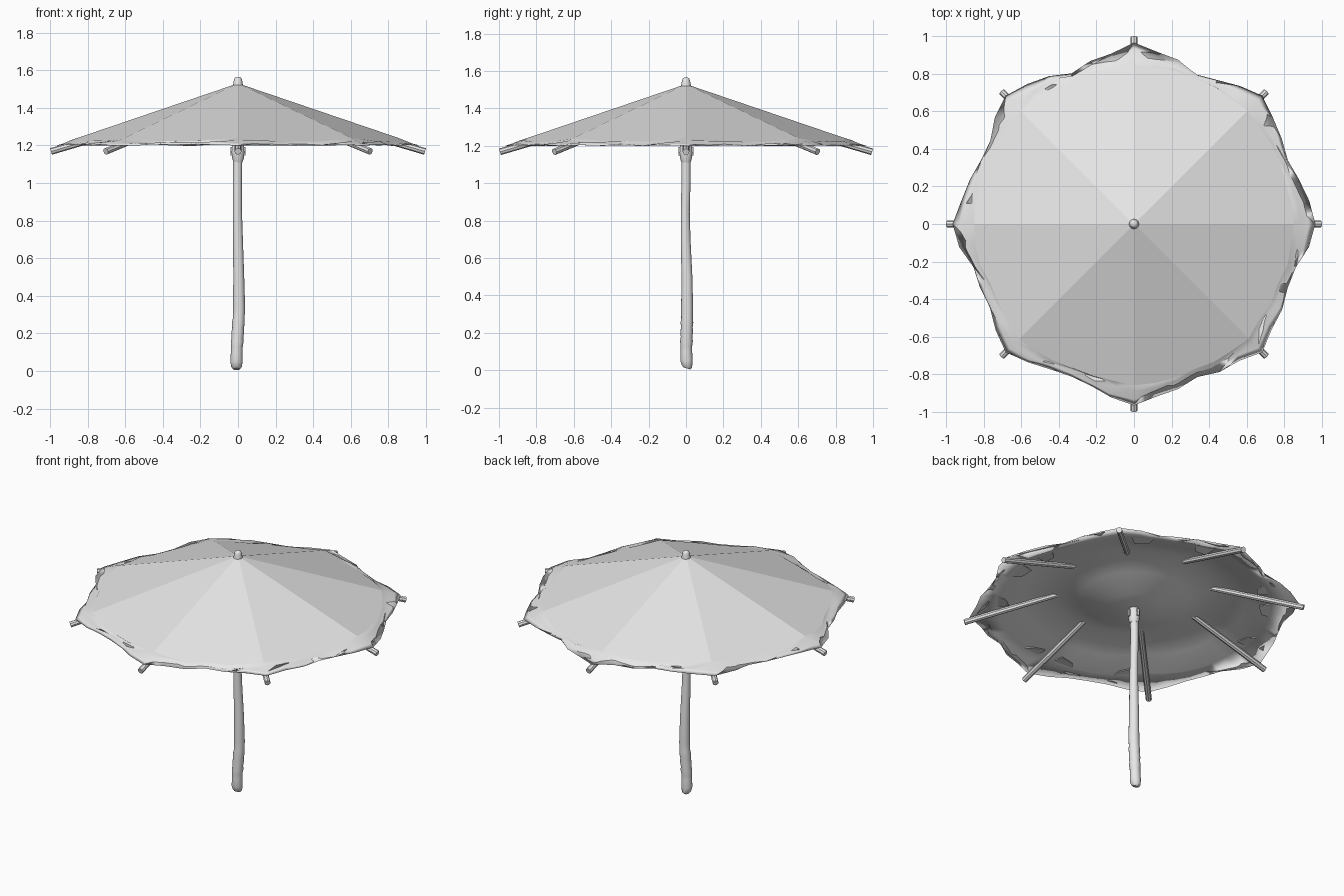
import bpy, bmesh, random
from math import sin, cos, pi, tau
from mathutils import Vector

random.seed(4)
if "Cube" in bpy.data.objects:
    bpy.data.objects.remove(bpy.data.objects["Cube"], do_unlink=True)

grey = bpy.data.materials.new("plain grey")
grey.use_nodes = True
grey.diffuse_color = (0.8, 0.8, 0.8, 1)
grey.node_tree.nodes["Principled BSDF"].inputs["Base Color"].default_value = (0.8, 0.8, 0.8, 1)

APEX, SLOPE, RIBS, SUB = 1.53, 0.34, 8, 6
SEG = RIBS * SUB


def finish(bm, name, smooth_angle=None):
    mesh = bpy.data.meshes.new(name)
    bm.normal_update()
    bm.to_mesh(mesh)
    bm.free()
    mesh.materials.append(grey)
    ob = bpy.data.objects.new(name, mesh)
    bpy.context.collection.objects.link(ob)
    if smooth_angle:
        bpy.ops.object.select_all(action='DESELECT')
        ob.select_set(True)
        bpy.context.view_layer.objects.active = ob
        bpy.ops.object.shade_smooth_by_angle(angle=smooth_angle)
    return ob


def polar(r, a, z):
    return Vector((r * cos(a), r * sin(a), z))


def roof_z(r, a):
    # height of the eight-sided pyramid above a point
    half = pi / RIBS
    dev = a % (2 * half) - half
    return APEX - SLOPE * r * cos(dev) / cos(half)


def bridge(bm, low, high, smooth):
    n = len(low)
    for i in range(n):
        j = (i + 1) % n
        bm.faces.new((low[i], low[j], high[j], high[i])).smooth = smooth


def fan(bm, ring, tip, smooth, flip=False):
    for i in range(len(ring)):
        a, b = ring[i], ring[(i + 1) % len(ring)]
        bm.faces.new((b, a, tip) if flip else (a, b, tip)).smooth = smooth


def tube(name, rings, sides=16, tilt=0):
    # stack of circles (x, y, z, radius) with closed ends
    bm = bmesh.new()
    loops = []
    for k, (x, y, z, r) in enumerate(rings):
        lean = tilt if k < 2 else 0
        loops.append([bm.verts.new(polar(r, tau * i / sides, z) + Vector(
            (x, y, -lean * r * sin(tau * i / sides)))) for i in range(sides)])
    for low, high in zip(loops, loops[1:]):
        bridge(bm, low, high, True)
    bm.faces.new(loops[0][::-1])
    bm.faces.new(loops[-1])
    return finish(bm, name, 0.7)


# canopy: flat panels, crumpled brim and sagging lining
bm = bmesh.new()
angles = [tau * i / SEG for i in range(SEG)]
panel, crease, fold, hem = [], [], [], []
for i, a in enumerate(angles):
    t = (i % SUB) / SUB
    near = abs(2 * t - 1) ** 1.3                 # 1 on a rib, 0 between ribs
    on_rib = i % SUB == 0
    r0 = 0.835 + 0.02 * near + random.uniform(-0.008, 0.008)
    r3 = 0.875 + 0.09 * near + (0 if on_rib else random.uniform(-0.015, 0.015))
    z0 = roof_z(r0, a)
    panel.append(bm.verts.new(polar(r0, a, z0)))
    for ring, f in ((crease, 0.3), (fold, 0.7)):
        jitter = 0.003 if on_rib else 0.012
        r = r0 + (r3 - r0) * f + random.uniform(-jitter, jitter)
        z = z0 + (1.2 - z0) * f + random.uniform(-jitter, jitter)
        swirl = 0 if on_rib else random.uniform(-0.025, 0.025)
        ring.append(bm.verts.new(polar(r, a + swirl, max(z, 1.2))))
    hem.append(bm.verts.new(polar(r3, a, 1.2 + (0 if on_rib else random.uniform(-0.003, 0.006)))))
fan(bm, panel, bm.verts.new((0, 0, APEX)), False)
for low, high in ((crease, panel), (fold, crease), (hem, fold)):
    bridge(bm, low, high, True)
outer = hem
for r, z in ((0.8, None), (0.66, None), (0.48, 1.325), (0.32, 1.275), (0.16, 1.22), (0.06, 1.207)):
    ring = [bm.verts.new(polar(r, a, z or roof_z(r, a) - 0.02)) for a in angles]
    bridge(bm, ring, outer, True)
    outer = ring
fan(bm, outer, bm.verts.new((0, 0, 1.205)), True, flip=True)
finish(bm, "canopy")

# loose cloth tabs hanging beside the ribs on the underside
bm = bmesh.new()
for k in range(RIBS):
    for side in ((1, -1) if k % 3 == 0 else (1 if k % 2 else -1,)):
        a = tau * k / RIBS
        b, c = a + side * 0.07, a + side * 0.24
        pts = [polar(0.81, b, roof_z(0.81, b) - 0.015), polar(0.81, c, roof_z(0.81, c) - 0.015),
               polar(0.75, c - side * 0.04, 1.215), polar(0.73, b + side * 0.02, 1.225)]
        face = bm.faces.new([bm.verts.new(p) for p in pts])
        shell = bmesh.ops.extrude_face_region(bm, geom=[face])["geom"]
        for v in shell:
            if isinstance(v, bmesh.types.BMVert):
                v.co.z += 0.006
bmesh.ops.recalc_face_normals(bm, faces=bm.faces[:])
finish(bm, "cloth_tabs")

# ribs under the canopy, running in above the lining
for k in range(RIBS):
    a = tau * k / RIBS
    start, end = polar(0.995, a, 1.168), polar(0.42, a, 1.335)
    axis = end - start
    bm = bmesh.new()
    bmesh.ops.create_cone(bm, cap_ends=True, segments=8, radius1=0.018, radius2=0.016, depth=axis.length)
    ob = finish(bm, f"rib_{k + 1}", 0.5)
    ob.rotation_mode = 'QUATERNION'
    ob.rotation_quaternion = axis.to_track_quat('Z', 'Y')
    ob.location = (start + end) / 2

# gently bent pole with a rounded foot and ringed grip
path = [(-0.008, 0.004, 0.01, 0.018), (-0.008, 0.004, 0.022, 0.028), (-0.008, 0.003, 0.05, 0.033),
        (-0.007, 0.002, 0.1, 0.031)]
for k in range(7):
    path.append((-0.006 + k * 0.0016, 0.002 + k * 0.0006, 0.13 + k * 0.025, 0.034 if k % 2 else 0.031))
path += [(0.006, 0.006, 0.33, 0.032), (0.004, 0.005, 0.5, 0.029), (0, -0.002, 0.7, 0.026),
         (-0.003, -0.004, 0.85, 0.024), (-0.003, 0, 1.0, 0.024), (-0.002, 0, 1.12, 0.024)]
tube("pole", path, tilt=0.3)

# collar where the pole meets the lining
tube("collar", [(0, 0, 1.11, 0.024), (0, 0, 1.135, 0.032), (0, 0, 1.16, 0.035),
                (0, 0, 1.19, 0.034), (0, 0, 1.212, 0.027)])

# small notched blocks around the collar
for k in range(4):
    bm = bmesh.new()
    bmesh.ops.create_cube(bm, size=1)
    bmesh.ops.scale(bm, vec=(0.012, 0.014, 0.045), verts=bm.verts)
    ob = finish(bm, f"collar_lug_{k + 1}")
    ob.location = polar(0.034, k * pi / 2, 1.17)
    ob.rotation_euler.z = k * pi / 2

# finial on the apex
tube("finial", [(0, 0, 1.49, 0.028), (0, 0, 1.518, 0.027), (0, 0, 1.55, 0.021),
                (0, 0, 1.56, 0.017), (0, 0, 1.565, 0.008)])
